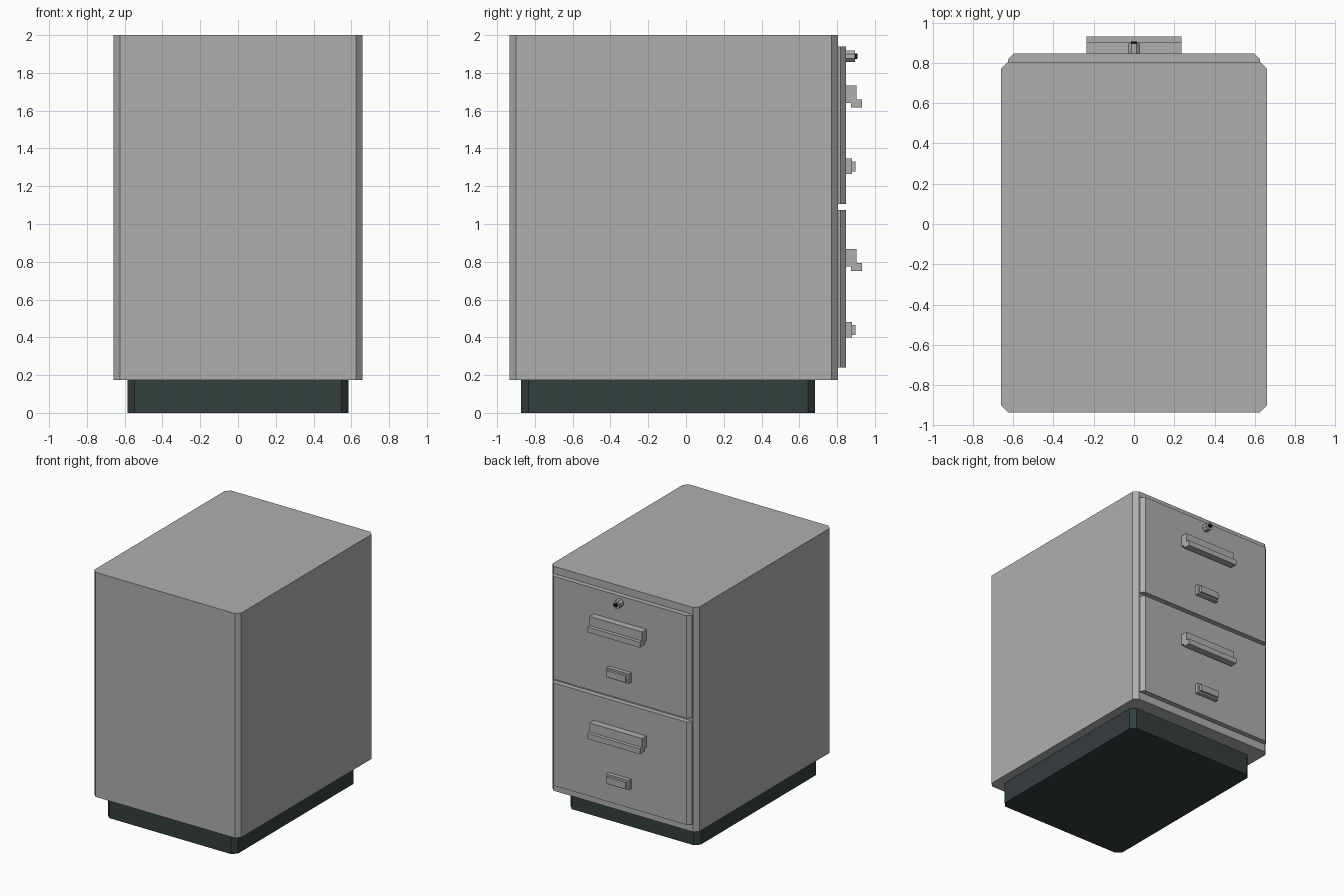
import bpy, bmesh, math
from mathutils import Vector

if "Cube" in bpy.data.objects:
    bpy.data.objects.remove(bpy.data.objects["Cube"])


def material(name, rgb):
    m = bpy.data.materials.new(name)
    m.diffuse_color = (*rgb, 1)
    m.use_nodes = True
    m.node_tree.nodes["Principled BSDF"].inputs["Base Color"].default_value = m.diffuse_color
    return m


GREY = material("warm grey metal", (0.43, 0.43, 0.42))
DARK = material("dark plinth", (0.036, 0.047, 0.048))
BLACK = material("black keyhole", (0.01, 0.01, 0.01))


def extrude(name, points, direction, mat):
    """Extrude a flat closed outline along a direction."""
    bm = bmesh.new()
    face = bm.faces.new([bm.verts.new(p) for p in points])
    res = bmesh.ops.extrude_face_region(bm, geom=[face])
    moved = [g for g in res["geom"] if isinstance(g, bmesh.types.BMVert)]
    bmesh.ops.translate(bm, verts=moved, vec=Vector(direction))
    bmesh.ops.recalc_face_normals(bm, faces=bm.faces)
    mesh = bpy.data.meshes.new(name)
    bm.to_mesh(mesh)
    bm.free()
    mesh.materials.append(mat)
    obj = bpy.data.objects.new(name, mesh)
    bpy.context.collection.objects.link(obj)
    return obj


def chamfered_box(name, x, y0, y1, z0, z1, c, mat):
    pts = [(x, y0 + c), (x, y1 - c), (x - c, y1), (c - x, y1),
           (-x, y1 - c), (-x, y0 + c), (c - x, y0), (x - c, y0)]
    return extrude(name, [(a, b, z0) for a, b in pts], (0, 0, z1 - z0), mat)


def box(name, x, y0, y1, z0, z1, mat):
    pts = [(-x, y0, z0), (x, y0, z0), (x, y1, z0), (-x, y1, z0)]
    return extrude(name, pts, (0, 0, z1 - z0), mat)


def cylinder(name, r, y0, y1, z, n, mat):
    angles = [2 * math.pi * (i + 0.5) / n for i in range(n)]
    pts = [(r * math.cos(a), y0, z + r * math.sin(a)) for a in angles]
    return extrude(name, pts, (0, y1 - y0, 0), mat)


# Cabinet body and recessed plinth
chamfered_box("cabinet_body", 0.66, -0.935, 0.805, 0.175, 2.0, 0.034, GREY)
chamfered_box("plinth", 0.585, -0.873, 0.684, 0.0, 0.175, 0.038, DARK)

# Two identical drawers, each with a handle and a label holder
for label, dz in (("upper", 0.0), ("lower", -0.866)):
    front = [(0.626, 0.803), (0.626, 0.818), (0.598, 0.846),
             (-0.598, 0.846), (-0.626, 0.818), (-0.626, 0.803)]
    extrude(label + "_drawer_front", [(a, b, 1.106 + dz) for a, b in front],
            (0, 0, 0.835), GREY)
    # Stepped pull handle
    grip = [(0.844, 1.733), (0.902, 1.733), (0.902, 1.66), (0.931, 1.66),
            (0.931, 1.616), (0.873, 1.616), (0.873, 1.64), (0.844, 1.64)]
    extrude(label + "_handle", [(-0.236, b, c + dz) for b, c in grip],
            (0.472, 0, 0), GREY)
    # Label holder with raised plate
    box(label + "_label_holder", 0.10, 0.844, 0.878, 1.266 + dz, 1.346 + dz, GREY)
    box(label + "_label_plate", 0.085, 0.877, 0.898, 1.279 + dz, 1.332 + dz, GREY)

# Lock barrel with its dark keyhole tip
cylinder("lock_barrel", 0.033, 0.844, 0.896, 1.888, 8, GREY)
cylinder("lock_keyhole", 0.016, 0.895, 0.907, 1.888, 8, BLACK)
